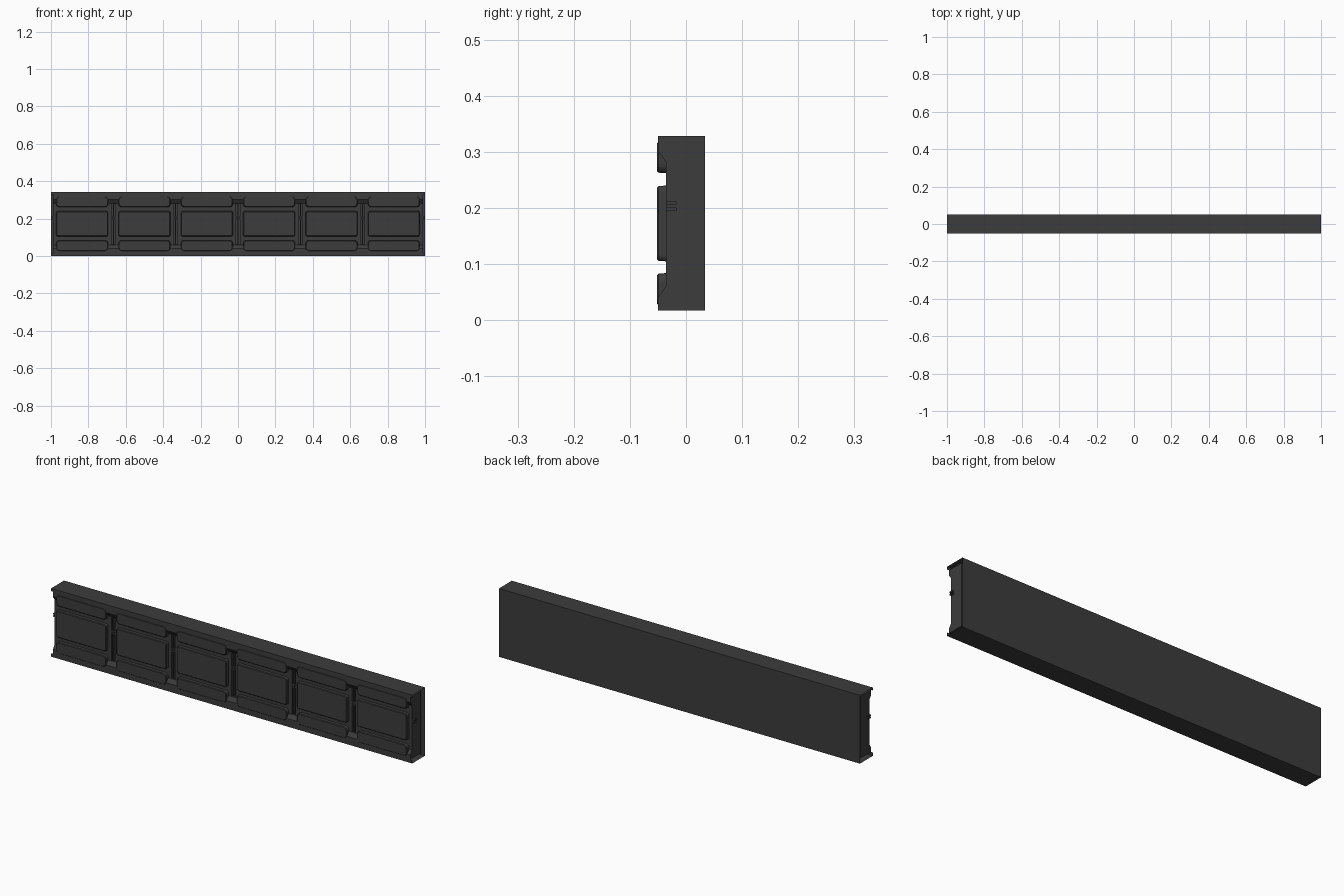
import bpy, bmesh, math

if "Cube" in bpy.data.objects:
    bpy.data.objects.remove(bpy.data.objects["Cube"])

mat = bpy.data.materials.new("dark_grey")
mat.diffuse_color = (0.045, 0.045, 0.045, 1)
mat.use_nodes = True
mat.node_tree.nodes["Principled BSDF"].inputs["Base Color"].default_value = mat.diffuse_color

H, YB, YF = 0.342, 0.052, -0.050      # height, back, front rim
FLOOR, SLOT = -0.036, -0.017          # channel floor, divider slot floor
CELL = 1 / 3


def finish(name, bm):
    bmesh.ops.recalc_face_normals(bm, faces=bm.faces)
    me = bpy.data.meshes.new(name)
    bm.to_mesh(me)
    bm.free()
    me.materials.append(mat)
    ob = bpy.data.objects.new(name, me)
    bpy.context.collection.objects.link(ob)
    return ob


def loft(bm, rings, closed=True, caps=(True, True)):
    vs = [[bm.verts.new(p) for p in r] for r in rings]
    n = len(vs[0])
    for a, b in zip(vs, vs[1:]):
        for i in range(n if closed else n - 1):
            j = (i + 1) % n
            bm.faces.new((a[i], a[j], b[j], b[i]))
    for ring, cap in ((vs[0], caps[0]), (vs[-1], caps[1])):
        if cap:
            bm.faces.new(ring)


def box(bm, x0, x1, y0, y1, z0, z1):
    loft(bm, [[(x0, y0, z), (x1, y0, z), (x1, y1, z), (x0, y1, z)] for z in (z0, z1)])


# thin outer skin: front lips, top, back and bottom, open at the ends
bm = bmesh.new()
skin = [(YF, 0.328), (YF, H), (YB, H), (YB, 0), (YF, 0), (YF, 0.017)]
loft(bm, [[(x, y, z) for y, z in skin] for x in (-1, 1)], False, (False, False))
finish("outer_skin", bm)


# inner body: channelled section, stepping deeper at each divider slot
def section(x, floor):
    pts = [(0.034, 0.017), (YF, 0.017), (YF, 0.040), (FLOOR, 0.060), (floor, 0.062),
           (floor, 0.280), (FLOOR, 0.282), (YF, 0.302), (YF, 0.328), (0.034, 0.328)]
    return [(x, y, z) for y, z in pts]


bm = bmesh.new()
rings = [section(-0.99, FLOOR)]
for i in range(-2, 3):
    d = i * CELL
    rings += [section(d - 0.010, FLOOR), section(d - 0.0098, SLOT),
              section(d + 0.0098, SLOT), section(d + 0.010, FLOOR)]
rings.append(section(0.99, FLOOR))
loft(bm, rings)
finish("inner_body", bm)

# slim clips bridging each divider, and at both ends
bm = bmesh.new()
for i in range(-3, 4):
    x = max(-0.99, min(0.99, i * CELL))
    for z in (0.198, 0.209):
        box(bm, x - 0.0095, x + 0.0095, FLOOR, SLOT, z - 0.003, z + 0.003)
    if abs(i) < 3:
        box(bm, x - 0.0025, x + 0.0025, FLOOR, SLOT, 0.062, 0.280)
finish("divider_clips", bm)


# raised rounded panels with tapered edges
def rounded(cx, cz, hw, hh, r, y):
    pts = []
    for q, (sx, sz) in enumerate(((1, 1), (-1, 1), (-1, -1), (1, -1))):
        for k in range(5):
            a = math.pi / 2 * (q + k / 4)
            pts.append((cx + sx * (hw - r) + r * math.cos(a), y,
                        cz + sz * (hh - r) + r * math.sin(a)))
    return pts


def panel_row(name, z0, z1, r):
    bm = bmesh.new()
    cz, hh, hw = (z0 + z1) / 2, (z1 - z0) / 2, 0.139
    for i in range(6):
        cx = (i - 2.5) * CELL
        loft(bm, [rounded(cx, cz, hw, hh, r, FLOOR),
                  rounded(cx, cz, hw - 0.001, hh - 0.001, r, -0.049),
                  rounded(cx, cz, hw - 0.004, hh - 0.004, r - 0.002, -0.052)],
             caps=(False, True))
    finish(name, bm)


panel_row("upper_panels", 0.262, 0.319, 0.016)
panel_row("middle_panels", 0.105, 0.240, 0.010)
panel_row("lower_panels", 0.026, 0.084, 0.016)
